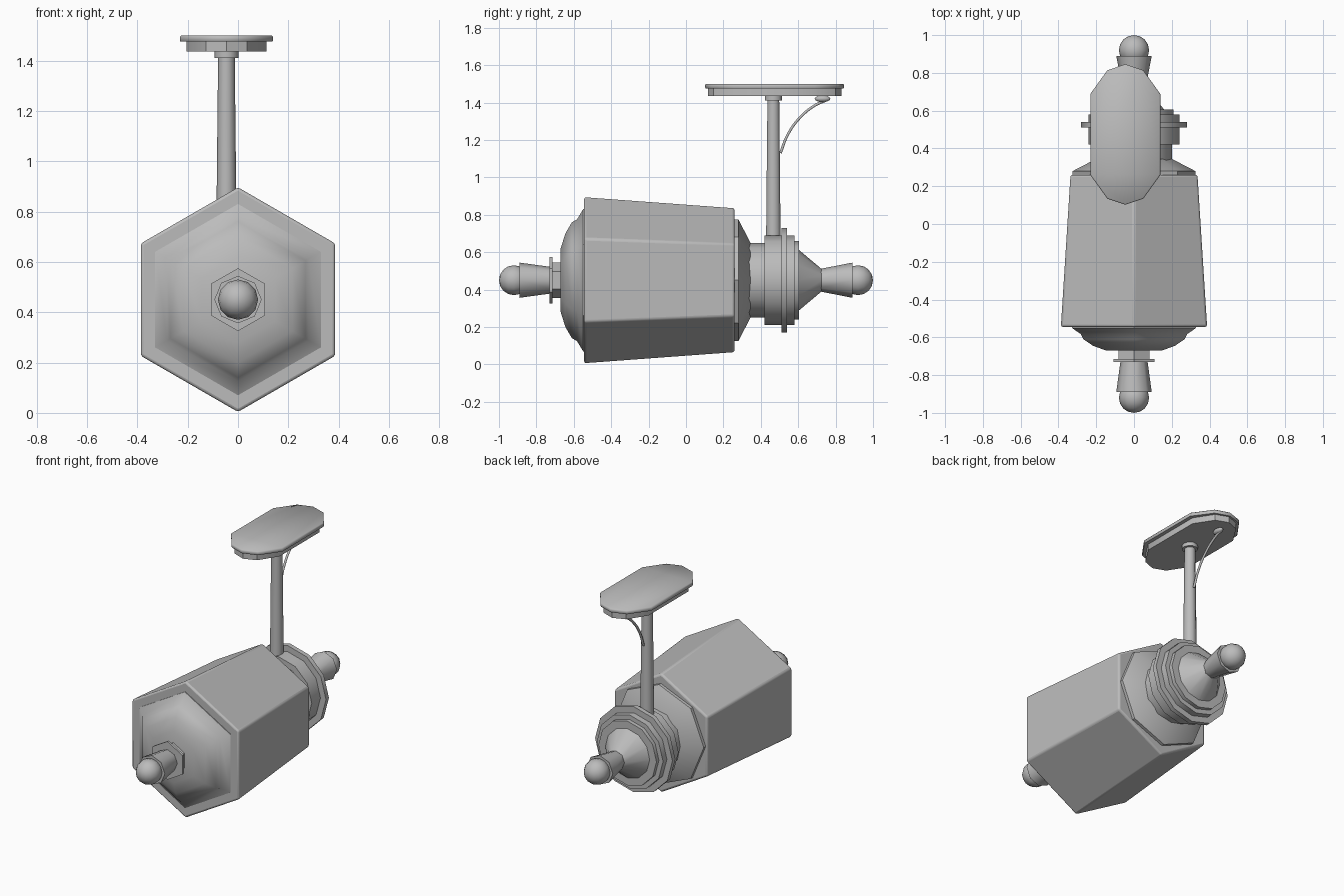
import bpy, bmesh
from math import sin, cos, pi, radians
from mathutils import Vector

cube = bpy.data.objects.get("Cube")
if cube:
    bpy.data.objects.remove(cube, do_unlink=True)

# Single painted metal colour
metal = bpy.data.materials.new("grey metal")
metal.use_nodes = True
GREY = (0.5, 0.5, 0.5, 1)
metal.diffuse_color = GREY
metal.node_tree.nodes["Principled BSDF"].inputs["Base Color"].default_value = GREY

AXIS_Z = 0.45
STEM = Vector((-0.046, 0.467, 0))


def finish(obj, angle=35, bevel=0):
    if not obj.data.materials:
        obj.data.materials.append(metal)
    if bevel:
        mod = obj.modifiers.new("soft edges", "BEVEL")
        mod.width, mod.segments = bevel, 3
        mod.limit_method, mod.angle_limit = "ANGLE", radians(30)
    bpy.ops.object.select_all(action="DESELECT")
    obj.select_set(True)
    bpy.context.view_layer.objects.active = obj
    bpy.ops.object.shade_smooth_by_angle(angle=radians(angle))
    return obj


def loft(name, loops, **style):
    """Skin a closed solid through loops of equal length."""
    bm = bmesh.new()
    rings = [[bm.verts.new(p) for p in loop] for loop in loops]
    n = len(rings[0])
    for a, b in zip(rings, rings[1:]):
        for i in range(n):
            j = (i + 1) % n
            bm.faces.new((a[i], a[j], b[j], b[i]))
    bm.faces.new(rings[0])
    bm.faces.new(rings[-1])
    bmesh.ops.recalc_face_normals(bm, faces=bm.faces)
    mesh = bpy.data.meshes.new(name)
    bm.to_mesh(mesh)
    bm.free()
    obj = bpy.data.objects.new(name, mesh)
    bpy.context.collection.objects.link(obj)
    return finish(obj, **style)


def turned(name, sides, profile, **style):
    """Polygonal turning about the lantern axis; profile is (y, radius)."""
    def ring(y, r):
        angles = [pi / 2 + 2 * pi * i / sides for i in range(sides)]
        return [(r * cos(a), y, AXIS_Z + r * sin(a)) for a in angles]
    return loft(name, [ring(y, r) for y, r in profile], **style)


def upright(name, sides, profile):
    """Turning about the stem; profile is (z, radius)."""
    def ring(z, r):
        angles = [2 * pi * i / sides for i in range(sides)]
        return [(STEM.x + r * cos(a), STEM.y + r * sin(a), z) for a in angles]
    return loft(name, [ring(z, r) for z, r in profile], angle=50)


# Tapered six-sided lantern body and stepped front cap
turned("lantern_body", 6, [(-0.545, 0.447), (0.26, 0.388)], bevel=0.012)
turned("front_cap", 6, [(-0.53, 0.38), (-0.55, 0.38), (-0.583, 0.325),
                        (-0.61, 0.31), (-0.645, 0.25), (-0.67, 0.17)])
turned("front_neck", 6, [(-0.66, 0.095), (-0.72, 0.095)])
turned("front_washer", 6, [(-0.715, 0.125), (-0.73, 0.125)])

# Rear flange, neck and stepped discs
turned("rear_flange", 8, [(0.25, 0.325), (0.28, 0.325), (0.345, 0.2)])
turned("rear_neck", 12, [(0.33, 0.2), (0.44, 0.2)])
for name, y0, y1, r in [("wide_collar", 0.42, 0.52, 0.24),
                        ("rim_disc", 0.51, 0.54, 0.28),
                        ("middle_disc", 0.53, 0.58, 0.24),
                        ("small_disc", 0.57, 0.605, 0.21)]:
    turned(name, 12, [(y0, r), (y1, r)])
turned("rear_cone", 12, [(0.6, 0.165), (0.725, 0.06)])

# Flared finials with ball ends
for name, sign, root in [("front", -1, 0.07), ("rear", 1, 0.06)]:
    turned(name + "_finial", 8, [(sign * 0.715, root), (sign * 0.89, 0.094)], angle=50)
    bpy.ops.mesh.primitive_uv_sphere_add(segments=12, ring_count=8, radius=0.08,
                                         location=(0, sign * 0.92, AXIS_Z),
                                         rotation=(pi / 2, 0, 0))
    ball = bpy.context.object
    ball.name = name + "_ball"
    finish(ball, angle=60)

# Stem and collar
upright("stem", 10, [(0.62, 0.041), (0.95, 0.038), (1.42, 0.033)])
upright("stem_collar", 10, [(1.41, 0.048), (1.44, 0.048)])

# Long ten-sided mounting plate in two layers
corner = [(0.095, 0.34), (0.185, 0.215)]
half = [(0, 0.372)] + corner + [(x, -y) for x, y in reversed(corner)]
outline = half + [(-x, -y) for x, y in half]


def plate_ring(z, sx, sy):
    return [(STEM.x + x * sx, 0.474 + y * sy, z) for x, y in outline]


loft("mounting_plate_base", [plate_ring(1.435, 0.86, 0.96), plate_ring(1.48, 0.86, 0.96)])
loft("mounting_plate", [plate_ring(1.475, 0.99, 0.99), plate_ring(1.482, 1, 1),
                        plate_ring(1.494, 1, 1), plate_ring(1.5, 0.97, 0.985)], angle=50)

# Cable looping from the stem to the plate
curve = bpy.data.curves.new("cable", "CURVE")
curve.dimensions = "3D"
curve.bevel_depth, curve.bevel_resolution, curve.resolution_u = 0.008, 1, 5
curve.use_fill_caps = True
spline = curve.splines.new("BEZIER")
path = [(0.505, 1.13), (0.545, 1.23), (0.61, 1.32), (0.69, 1.385), (0.75, 1.412)]
spline.bezier_points.add(len(path) - 1)
for point, (y, z) in zip(spline.bezier_points, path):
    point.co = (STEM.x, y, z)
    point.handle_left_type = point.handle_right_type = "AUTO"
curve.materials.append(metal)
cable = bpy.data.objects.new("cable", curve)
bpy.context.collection.objects.link(cable)

# Cable clip under the plate
bpy.ops.mesh.primitive_uv_sphere_add(segments=10, ring_count=6, radius=1,
                                     location=(STEM.x, 0.73, 1.42))
clip = bpy.context.object
clip.name = "cable_clip"
clip.scale = (0.022, 0.042, 0.018)
finish(clip, angle=60)
